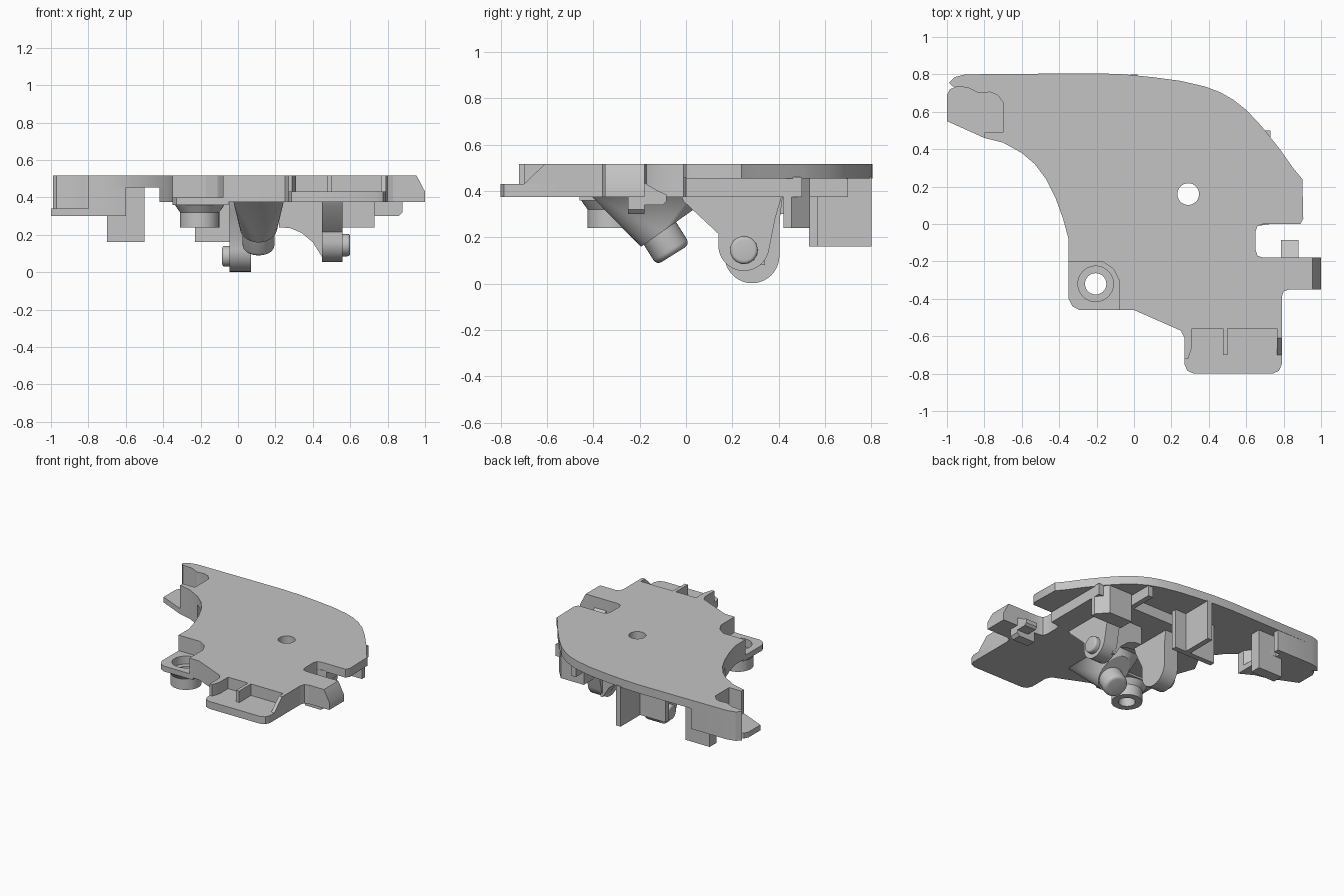
import bpy, bmesh, math
from mathutils import Vector, Matrix

cube = bpy.data.objects.get("Cube")
if cube:
    bpy.data.objects.remove(cube, do_unlink=True)

GREY = (0.55, 0.55, 0.55, 1)
mat = bpy.data.materials.new("plain grey")
mat.use_nodes = True
mat.diffuse_color = GREY
mat.node_tree.nodes["Principled BSDF"].inputs["Base Color"].default_value = GREY
TOP, BASE = .516, .375


def finish(name, bm):
    bmesh.ops.recalc_face_normals(bm, faces=bm.faces)
    mesh = bpy.data.meshes.new(name)
    bm.to_mesh(mesh)
    bm.free()
    mesh.materials.append(mat)
    ob = bpy.data.objects.new(name, mesh)
    bpy.context.collection.objects.link(ob)
    return ob


def prism(name, pts, lo, hi, axis="z"):
    """Extrude a 2D outline from lo to hi along an axis."""
    place = {"z": lambda a, b, c: (a, b, c),
             "y": lambda a, b, c: (a, c, b),
             "x": lambda a, b, c: (c, a, b)}[axis]
    bm = bmesh.new()
    face = bm.faces.new([bm.verts.new(place(a, b, lo)) for a, b in pts])
    ext = bmesh.ops.extrude_face_region(bm, geom=[face])
    move = Vector(place(0, 0, hi - lo))
    bmesh.ops.translate(bm, vec=move, verts=[v for v in ext["geom"] if isinstance(v, bmesh.types.BMVert)])
    return finish(name, bm)


def box(name, x, y, z):
    return prism(name, [(x[0], y[0]), (x[1], y[0]), (x[1], y[1]), (x[0], y[1])], *z)


def hull(name, pts):
    bm = bmesh.new()
    for p in pts:
        bm.verts.new(p)
    bmesh.ops.convex_hull(bm, input=bm.verts)
    loose = [v for v in bm.verts if not v.link_faces]
    bmesh.ops.delete(bm, geom=loose, context="VERTS")
    bmesh.ops.dissolve_limit(bm, angle_limit=0.01, verts=bm.verts, edges=bm.edges)
    return finish(name, bm)


def rod(name, start, end, r, r2=None, round_end=0.0):
    """Cylinder or cone between two points, with an optional rounded far rim."""
    a, b = Vector(start), Vector(end)
    d = b - a
    bm = bmesh.new()
    bmesh.ops.create_cone(bm, cap_ends=True, segments=40, radius1=r, radius2=r if r2 is None else r2, depth=d.length)
    if round_end:
        rim = [e for e in bm.edges if all(v.co.z > 0 for v in e.verts)]
        bmesh.ops.bevel(bm, geom=rim, offset=round_end, segments=4, profile=0.5, affect="EDGES")
    bm.transform(Matrix.Translation((a + b) / 2) @ d.to_track_quat("Z", "Y").to_matrix().to_4x4())
    return finish(name, bm)


def arc(cx, cy, r, a0=0, a1=360, n=32):
    return [(cx + r * math.cos(t), cy + r * math.sin(t))
            for t in (math.radians(a0 + (a1 - a0) * i / n) for i in range(n + 1))]


# Outline runs shared by the top plate and the deeper slab
front_edge = [(.65, -.04), (.65, -.14), (.66, -.17), (.69, -.18), (.79, -.18), (.79, -.56),
              (.31, -.56), (.31, -.66), (.29, -.72), (.27, -.72), (.27, -.61), (.25, -.57),
              (0, -.46), (-.08, -.46), (-.08, -.3), (-.11, -.24), (-.17, -.2), (-.35, -.2), (-.35, -.08)]
pocket_edge = [(-.7, .49), (-.7, .65), (-.73, .69), (-.77, .705), (-.83, .7), (-.89, .73), (-.97, .735)]
back_edge = [(-.99, .755), (-.96, .785), (-.9, .8), (-.2, .806), (-.05, .8), (.1, .785), (.25, .765), (.38, .735),
             (.46, .705), (.53, .665), (.6, .61), (.68, .525), (.78, .4), (.85, .3), (.9, .24),
             (.905, .03), (.89, 0), (.69, 0), (.66, -.01)]
concave_edge = [(-.38, .03), (-.42, .14), (-.47, .24), (-.53, .32), (-.6, .38), (-.7, .435), (-.8, .46), (-.8, .49)]

# Main body
plate = prism("top_plate", back_edge + front_edge + concave_edge + pocket_edge, .453, TOP)
slab = prism("lower_slab", [(.73, .5), (.73, 0), (.66, -.01)] + front_edge
             + concave_edge[:2] + [(-.23, .5)], BASE, .46)

# Side arm with sloped tip, and the catch beside it
prism("side_arm", [(.78, BASE), (1, BASE), (1, .43), (.955, TOP), (.78, TOP)], -.35, -.18, "y")
prism("side_arm_fillet", [(.79, -.35), (.83, -.35), (.8, -.36), (.79, -.39)], BASE, TOP)
prism("catch_block", [(.73, .4), (.73, .3), (.86, .3), (.88, .32), (.88, .4)], -.25, -.18, "y")
prism("catch_tip", [(-.2, .34), (-.1, .34), (-.085, .355), (-.085, .385), (-.12, .4), (-.18, .435), (-.2, .435)],
      .785, .88, "x")

# Front mounting ledge with ribs
ledge = prism("front_ledge", [(.27, -.55), (.27, -.75), (.285, -.785), (.32, -.8), (.74, -.8),
                              (.775, -.785), (.79, -.75), (.79, -.55)], BASE, .43)
box("ledge_middle_rib", (.475, .5), (-.7, -.55), (.42, TOP))
prism("ledge_side_rib", [(-.7, .42), (-.7, .43), (-.61, TOP), (-.55, TOP), (-.55, .42)], .765, .79, "x")

# Corner mounting tab and its boss
corner_tab = prism("corner_tab", [(-.35, -.18), (-.35, -.4), (-.33, -.44), (-.29, -.46), (-.05, -.46), (-.05, -.18)],
                   .36, .40)
flare = rod("boss_flare", (-.205, -.32, .37), (-.205, -.32, .32), .14, .105)
boss = rod("corner_boss", (-.205, -.32, .24), (-.205, -.32, .37), .105)

# Rear mounting tab with the wall around its pocket
rear_tab = prism("rear_tab", [(-1, .55), (-.8, .46), (-.7, .435), (-.6, .38), (-.6, .72), (-.95, .735),
                              (-.985, .72), (-1, .69)], .30, .34)
prism("pocket_wall", [(-.6, .8), (-.9, .8), (-.96, .785), (-.99, .755)] + pocket_edge[::-1]
      + [(-.8, .49), (-.8, .46), (-.7, .435), (-.6, .38), (-.6, .44), (-.65, .5), (-.65, .76), (-.6, .76)], .30, .46)

# Hanging walls under the plate
box("hook_block", (-.7, -.5), (.64, .72), (.16, .46))
box("stop_rib", (-.02, .02), (.53, .8), (.16, .46))
box("stop_wall", (-.23, .11), (.53, .57), (.16, .46))
box("rim_rib", (.42, .46), (.49, .7), (BASE, .46))
rear_block = prism("rear_block", [(.47, .42), (.73, .42), (.73, .455), (.66, .535), (.47, .535)], .24, .46)

# Pivot ears hanging from the slab
prism("inner_ear", [(.08, .4), (.1, .33), (.165, .2)] + arc(.285, .12, .118, 180, 360) + [(.405, .28), (.42, .4)],
      -.045, .07, "x")
rod("inner_ear_pin", (-.03, .285, .085), (-.085, .285, .085), .055, round_end=.015)
prism("outer_ear", [(-.03, .4), (-.01, .355), (.14, .215)] + arc(.25, .165, .11, 180, 345) + [(.385, .28), (.42, .4)],
      .45, .56, "x")
rod("outer_ear_pin", (.55, .25, .145), (.6, .25, .145), .06, round_end=.015)
prism("ear_web", [(.22, .4), (.22, .24), (.28, .235), (.34, .21), (.4, .16), (.45, .08), (.47, .08), (.47, .4)],
      .25, .34, "y")

# Slanted post with a round knob
post = [(.11 + .1 * c, -.08 + .82 * .14 * s, .24 + .58 * .14 * s) for c, s in arc(0, 0, 1)]
post += [(x, y, .4) for x in (-.03, .25) for y in (-.43, .04)]
hull("slanted_post", post)
rod("post_knob", (.11, -.13, .245), (.11, -.055, .125), .085, round_end=.025)

# Through holes and the boss counterbore: parts, x, y, radius, lowest z
holes = [([plate, slab], .29, .16, .058, 0),
         ([plate, rear_block], .65, .51, .04, 0),
         ([corner_tab, flare, boss], -.205, -.32, .057, 0),
         ([corner_tab, flare, boss], -.205, -.32, .095, .34),
         ([ledge], .39, -.72, .058, 0),
         ([ledge], .7, -.72, .058, 0),
         ([rear_tab], -.9, .615, .055, 0),
         ([rear_tab], -.76, .615, .055, 0)]
cutters, drilled = [], []
for parts, x, y, r, low in holes:
    cutter = rod("hole_cutter", (x, y, low), (x, y, .8), r)
    cutter.hide_render = True
    cutters.append(cutter)
    for ob in parts:
        mod = ob.modifiers.new("hole", "BOOLEAN")
        mod.operation, mod.solver, mod.object = "DIFFERENCE", "EXACT", cutter
        if ob not in drilled:
            drilled.append(ob)
bpy.context.view_layer.update()
deps = bpy.context.evaluated_depsgraph_get()
meshes = [bpy.data.meshes.new_from_object(ob.evaluated_get(deps)) for ob in drilled]
for ob, mesh in zip(drilled, meshes):
    ob.modifiers.clear()
    ob.data = mesh
for cutter in cutters:
    bpy.data.objects.remove(cutter, do_unlink=True)

# Smooth the curved sides and keep the edges sharp
bpy.ops.object.select_all(action="DESELECT")
for ob in bpy.context.collection.objects:
    if ob.type == "MESH" and mat.name in ob.data.materials:
        ob.select_set(True)
        bpy.context.view_layer.objects.active = ob
bpy.ops.object.shade_smooth_by_angle(angle=math.radians(28))
